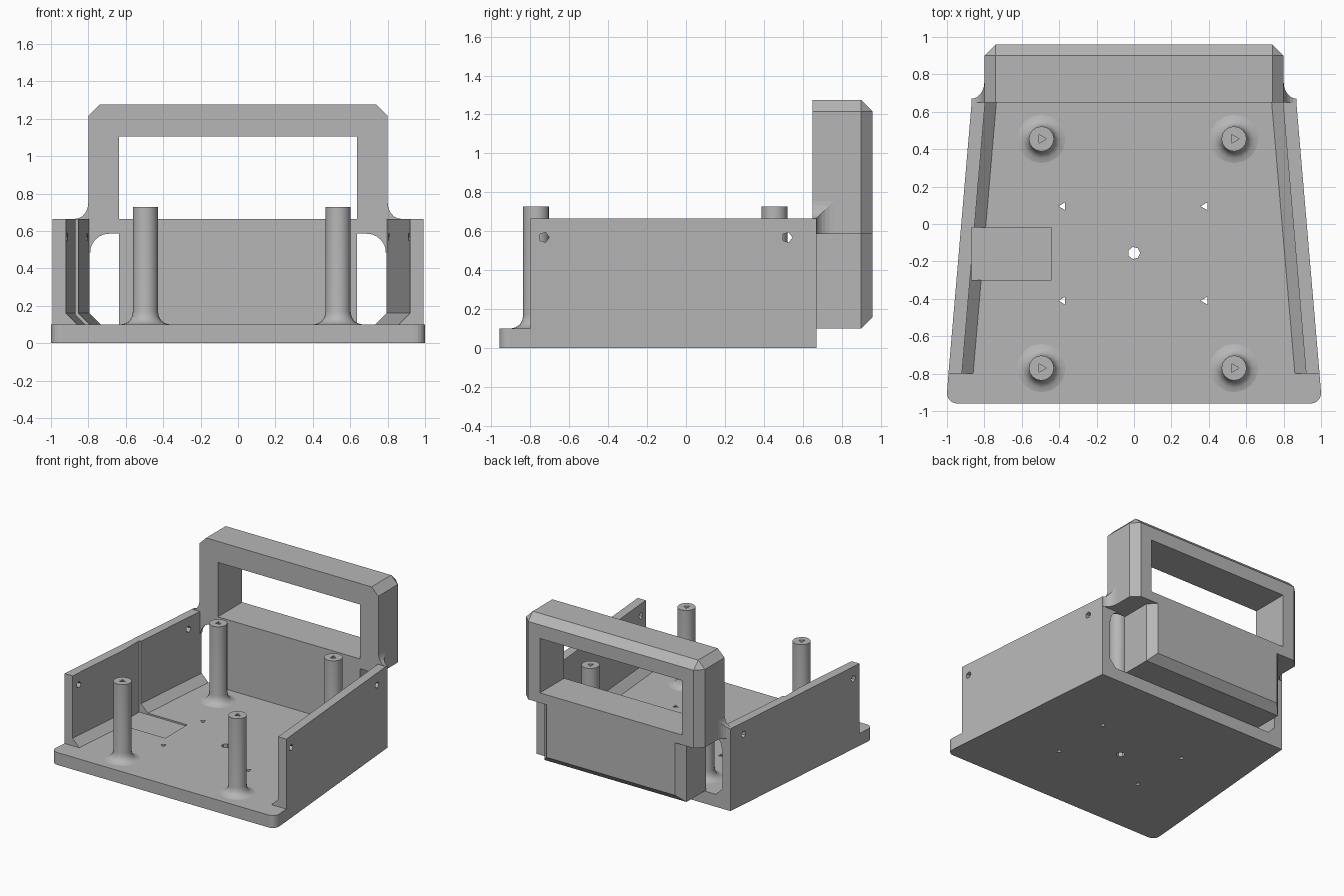
import bpy, bmesh
from math import sin, cos, pi, radians

cube = bpy.data.objects.get("Cube")
if cube:
    bpy.data.objects.remove(cube, do_unlink=True)

grey = bpy.data.materials.new("grey_plastic")
grey.use_nodes = True
colour = (0.47, 0.47, 0.47, 1)
grey.diffuse_color = colour
grey.node_tree.nodes["Principled BSDF"].inputs["Base Color"].default_value = colour


def loft(name, rings):
    """Closed solid through rings that have equal point counts."""
    bm = bmesh.new()
    loops = [[bm.verts.new(p) for p in ring] for ring in rings]
    n = len(loops[0])
    for a, b in zip(loops, loops[1:]):
        for i in range(n):
            j = (i + 1) % n
            bm.faces.new((a[i], a[j], b[j], b[i]))
    bm.faces.new(loops[0][::-1])
    bm.faces.new(loops[-1])
    bmesh.ops.remove_doubles(bm, verts=bm.verts[:], dist=1e-5)
    bmesh.ops.recalc_face_normals(bm, faces=bm.faces[:])
    mesh = bpy.data.meshes.new(name)
    bm.to_mesh(mesh)
    bm.free()
    mesh.materials.append(grey)
    obj = bpy.data.objects.new(name, mesh)
    bpy.context.collection.objects.link(obj)
    return obj


def box(name, x0, x1, y0, y1, z0, z1):
    return loft(name, [[(x0, y0, z), (x1, y0, z), (x1, y1, z), (x0, y1, z)] for z in (z0, z1)])


def circle(r, n, turn=0):
    return [(r * cos(turn + 2 * pi * i / n), r * sin(turn + 2 * pi * i / n)) for i in range(n)]


def peg(x, y, z0, z1, r, n, turn=0):
    """Upright prism used to drill a hole."""
    return loft("drill", [[(x + a, y + b, z) for a, b in circle(r, n, turn)] for z in (z0, z1)])


def cut(obj, *cutters):
    bpy.context.view_layer.objects.active = obj
    for c in cutters:
        c.hide_render = True
        mod = obj.modifiers.new("cut", "BOOLEAN")
        mod.operation, mod.solver, mod.object = "DIFFERENCE", "EXACT", c
        bpy.ops.object.modifier_apply(modifier=mod.name)
        bpy.data.objects.remove(c, do_unlink=True)


FLOOR, WALL_TOP, BACK = 0.1, 0.665, 0.67
FRONT, WALL_FRONT = -0.96, -0.8


def outer(y):
    """Half width of the tapering tray."""
    return 0.992 - 0.0855 * (y - WALL_FRONT)


def pocket():
    return box("pocket_cutter", -0.87, -0.44, -0.3, -0.02, FLOOR - 0.012, 1)


# Base plate with rounded front corners
r = 0.055
half = [(outer(BACK), BACK), (outer(WALL_FRONT), WALL_FRONT)]
for k in range(6):
    a = k * pi / 10
    half.append((1 - r + r * cos(a), FRONT + r - r * sin(a)))
outline = half + [(-x, y) for x, y in reversed(half)]
base = loft("base_plate", [[(x, y, z) for x, y in outline] for z in (0, FLOOR)])
drills = [peg(x, y, -0.1, 0.2, 0.024, 3, pi) for x in (-0.38, 0.38) for y in (-0.41, 0.095)]
cut(base, pocket(), peg(0, -0.155, -0.1, 0.2, 0.033, 7), *drills)

# Tapering side walls with a chamfered foot
section = [(0, FLOOR), (0, WALL_TOP), (0.072, WALL_TOP), (0.072, 0.16), (0.132, FLOOR)]
for side, label in ((1, "left"), (-1, "right")):
    wall = loft(label + "_wall", [[(side * (outer(y) - d), y, z) for d, z in section]
                                  for y in (WALL_FRONT, BACK)])
    holes = [loft("drill", [[(x, y + a, 0.568 + b) for a, b in circle(0.027, 5)]
                            for x in (side * 0.6, side * 1.2)]) for y in (-0.73, 0.52)]
    cut(wall, *holes)
    if side < 0:
        cut(wall, pocket())

# Handle frame with chamfered rear edges and one opening
H_FRONT, H_MID, H_REAR, C = 0.65, 0.9, 0.96, 0.06
W, LEG_Z, TOP, INNER = 0.8, 0.585, 1.275, 0.635


def mirrored(pts, y):
    return [(x, y, z) for x, z in pts] + [(-x, y, z) for x, z in reversed(pts)]


full = [(W, LEG_Z), (W, TOP - C), (W - C, TOP)]
inset = [(W - C, LEG_Z), (W - C, TOP - C), (W - C, TOP - C)]
handle = loft("handle", [mirrored(full, H_FRONT), mirrored(full, H_MID), mirrored(inset, H_REAR)])
cut(handle, box("opening_cutter", -INNER, INNER, 0.5, 1.1, WALL_TOP, 1.105))

# Solid back block under the handle
full = [(INNER, FLOOR), (INNER, LEG_Z)]
inset = [(INNER - C, FLOOR + C), (INNER - C, LEG_Z)]
loft("back_block", [mirrored(full, H_FRONT), mirrored(full, H_MID), mirrored(inset, H_REAR)])

# Curved gussets and arch fillets joining handle legs to walls
arc = [k * pi / 12 for k in range(7)]
for side, label in ((1, "left"), (-1, "right")):
    rings = []
    for a in arc:
        x = W + 0.068 * (1 - cos(a))
        grow = 0.09 * (1 - sin(a))
        y, z = BACK + grow, WALL_TOP + grow
        rings.append([(side * x, H_FRONT, LEG_Z), (side * x, y, LEG_Z),
                      (side * x, y, z), (side * x, H_FRONT, z)])
    gusset = loft(label + "_gusset", rings)
    profile = [(W, 0.6), (W, 0.485)]
    profile += [(0.69 + 0.1 * cos(a), 0.485 + 0.1 * sin(a)) for a in arc] + [(0.69, 0.6)]
    fillet = loft(label + "_arch_fillet", [[(side * x, y, z) for x, z in profile]
                                           for y in (H_FRONT, BACK)])

# Standoff posts with flared feet and pilot holes
flare = [(0.13, FLOOR - 0.005), (0.13, FLOOR), (0.105, 0.106), (0.085, 0.12),
         (0.072, 0.142), (0.067, 0.17), (0.067, 0.727)]
posts = []
for x, row in ((0.535, "left"), (-0.495, "right")):
    for y, place in ((-0.77, "front"), (0.455, "back")):
        post = loft(f"{place}_{row}_post", [[(x + a, y + b, z) for a, b in circle(rad, 16)]
                                            for rad, z in flare])
        cut(post, peg(x, y, 0.45, 0.9, 0.027, 3))
        posts.append(post)

bpy.ops.object.select_all(action="DESELECT")
for post in posts:
    post.select_set(True)
bpy.context.view_layer.objects.active = posts[0]
bpy.ops.object.shade_smooth_by_angle(angle=radians(35))
